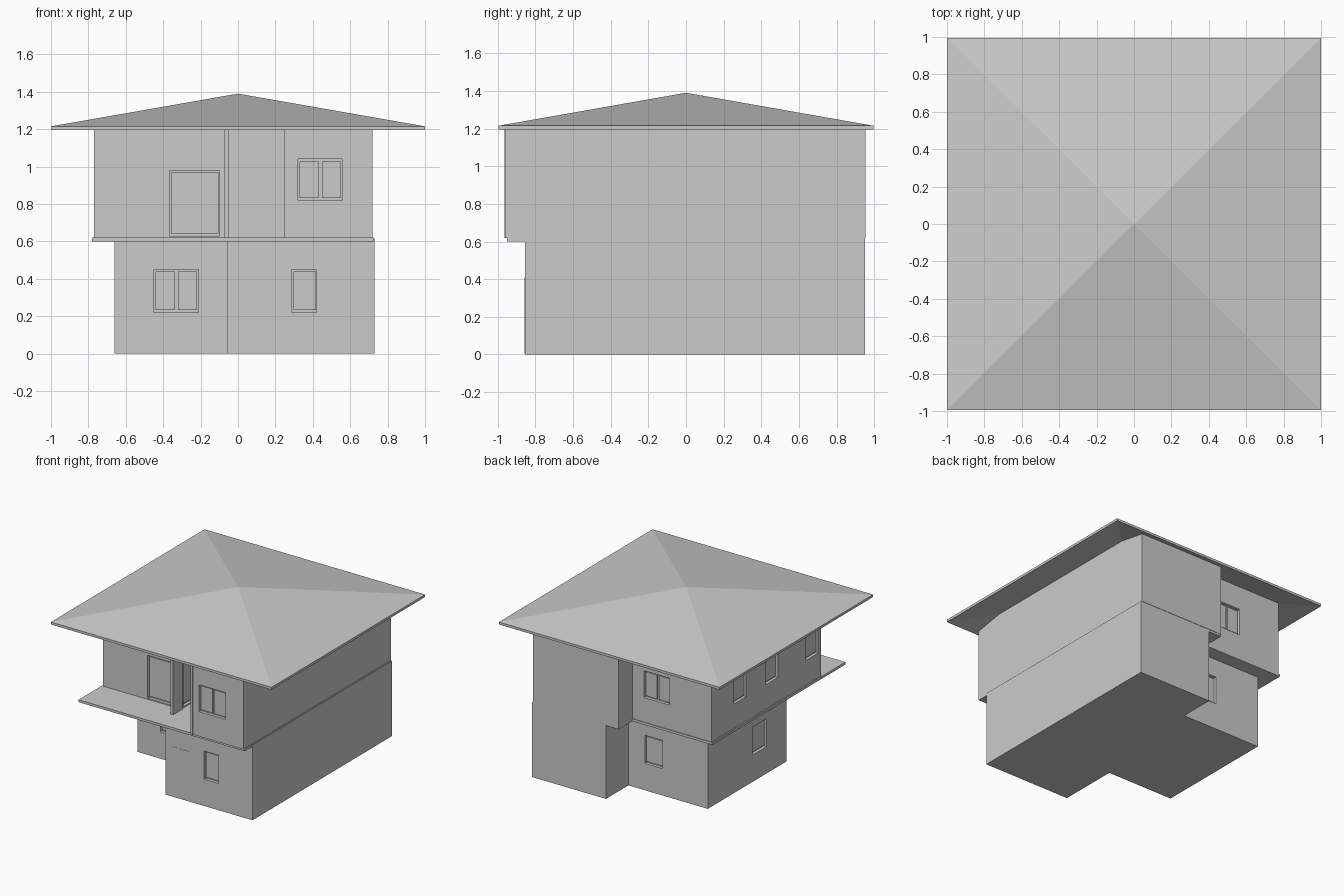
import bpy, bmesh
from mathutils import Vector

cube = bpy.data.objects.get("Cube")
if cube:
    bpy.data.objects.remove(cube, do_unlink=True)

grey = bpy.data.materials.new("pale_grey")
grey.use_nodes = True
grey.diffuse_color = (0.6, 0.6, 0.6, 1)
grey.node_tree.nodes["Principled BSDF"].inputs["Base Color"].default_value = (0.6, 0.6, 0.6, 1)

EAVE, TOP, HALF_Y = 1.195, 1.215, 0.995
PEAK = 1.39


def make_object(name, bm):
    bmesh.ops.recalc_face_normals(bm, faces=bm.faces)
    mesh = bpy.data.meshes.new(name)
    bm.to_mesh(mesh)
    bm.free()
    mesh.materials.append(grey)
    obj = bpy.data.objects.new(name, mesh)
    bpy.context.collection.objects.link(obj)
    return obj


def prism(outline, z0, z1):
    bm = bmesh.new()
    base = bm.faces.new([bm.verts.new((x, y, z0)) for x, y in outline])
    ext = bmesh.ops.extrude_face_region(bm, geom=[base], use_keep_orig=True)
    up = [v for v in ext["geom"] if isinstance(v, bmesh.types.BMVert)]
    bmesh.ops.translate(bm, verts=up, vec=(0, 0, z1 - z0))
    return bm


def add_box(bm, lo, hi):
    box = bmesh.ops.create_cube(bm, size=1)["verts"]
    for v in box:
        v.co = [(hi if c > 0 else lo)[i] for i, c in enumerate(v.co)]


def trim_to_roof(bm):
    # Cut wall tops along the sloping soffit
    slope = PEAK - TOP
    for nx, ny in ((1, 0), (-1, 0), (0, 1), (0, -1)):
        geom = bm.verts[:] + bm.edges[:] + bm.faces[:]
        cut = bmesh.ops.bisect_plane(bm, geom=geom, plane_co=(0, 0, PEAK - 0.01),
                                     plane_no=Vector((nx * slope, ny * slope, 1)),
                                     clear_outer=True)
        edges = [e for e in cut["geom_cut"] if isinstance(e, bmesh.types.BMEdge)]
        bmesh.ops.holes_fill(bm, edges=[e for e in edges if e.is_boundary])


def cut_openings(wall, openings, depth=0.025):
    # Recessed openings: (axis, outward sign, wall position, from, to, z0, z1)
    bm = bmesh.new()
    for axis, sign, pos, a, b, z0, z1 in openings:
        faces = sorted((pos - sign * depth, pos + sign * 0.02))
        if axis == "y":
            add_box(bm, (a, faces[0], z0), (b, faces[1], z1))
        else:
            add_box(bm, (faces[0], a, z0), (faces[1], b, z1))
    cutter = make_object("opening_cutter", bm)
    cutter.hide_render = True
    mod = wall.modifiers.new("openings", "BOOLEAN")
    mod.operation, mod.solver, mod.object = "DIFFERENCE", "EXACT", cutter
    graph = bpy.context.evaluated_depsgraph_get()
    mesh = bpy.data.meshes.new_from_object(wall.evaluated_get(graph))
    wall.modifiers.clear()
    wall.data = mesh
    bpy.data.objects.remove(cutter, do_unlink=True)


def add_sashes(name, openings, depth=0.025):
    # Thin raised pane, split by a gap when the window is wide
    bm = bmesh.new()
    for axis, sign, pos, a, b, z0, z1 in openings:
        panes = 2 if b - a > 0.2 and z1 - z0 < 0.3 else 1
        step = (b - a) / panes
        near, far = sorted((pos - sign * depth, pos - sign * 0.014))
        for i in range(panes):
            p, q = a + i * step + 0.008, a + (i + 1) * step - 0.004 * panes
            if axis == "y":
                add_box(bm, (p, near, z0 + 0.012), (q, far, z1 - 0.012))
            else:
                add_box(bm, (near, p, z0 + 0.012), (far, q, z1 - 0.012))
    return make_object(name, bm)


# Ground storey
ground = make_object("ground_floor_walls", prism(
    [(-0.66, -0.36), (-0.06, -0.36), (-0.06, -0.855), (0.73, -0.855),
     (0.73, 0.95), (0.06, 0.95), (0.06, 0.66), (-0.66, 0.66)], 0, 0.615))
LOW = (0.22, 0.45)
ground_windows = [("y", -1, -0.36, -0.45, -0.21, *LOW),
                  ("y", -1, -0.855, 0.29, 0.42, *LOW),
                  ("y", 1, 0.66, -0.25, -0.09, *LOW),
                  ("x", -1, -0.66, -0.1, 0.08, *LOW)]
cut_openings(ground, ground_windows)
add_sashes("ground_floor_windows", ground_windows)

# Flush front door
door = bmesh.new()
add_box(door, (0, -0.857, 0.005), (0.16, -0.85, 0.41))
make_object("front_door", door)

# Floor slab with balcony
make_object("balcony_slab", prism(
    [(-0.78, -0.95), (0.725, -0.95), (0.725, 0.95), (-0.055, 0.95),
     (-0.055, 0.775), (-0.78, 0.775)], 0.6, 0.62))

# Upper storey
bm = prism([(-0.77, -0.65), (-0.06, -0.65), (-0.06, -0.36), (0.26, -0.36),
            (0.26, -0.96), (0.72, -0.96), (0.72, 0.953), (-0.055, 0.953),
            (-0.055, 0.77), (-0.77, 0.77)], 0.618, 1.6)
trim_to_roof(bm)
upper = make_object("upper_floor_walls", bm)
HIGH = (0.82, 1.04)
upper_openings = [("y", -1, -0.96, 0.32, 0.56, *HIGH),
                  ("y", 1, 0.77, -0.39, -0.16, *HIGH),
                  ("y", -1, -0.65, -0.365, -0.1, 0.63, 0.98),
                  ("x", 1, -0.06, -0.62, -0.42, 0.63, 0.98)]
upper_openings += [("x", -1, -0.77, y, y + 0.16, *HIGH) for y in (-0.61, -0.09, 0.32)]
cut_openings(upper, upper_openings)
add_sashes("upper_floor_windows_and_doors", upper_openings)

# Wall fins either side of the balcony recess
for name, x0, x1, y0, y1 in (("left_balcony_fin", -0.075, -0.052, -0.765, -0.64),
                             ("right_balcony_fin", 0.245, 0.265, -0.965, -0.9)):
    bm = prism([(x0, y0), (x1, y0), (x1, y1), (x0, y1)], 0.618, 1.6)
    trim_to_roof(bm)
    make_object(name, bm)

# Hollow pyramid roof with a thin fascia
bm = bmesh.new()
corners = [(-1, -HALF_Y), (1, -HALF_Y), (1, HALF_Y), (-1, HALF_Y)]
low = [bm.verts.new((x, y, EAVE)) for x, y in corners]
high = [bm.verts.new((x, y, TOP)) for x, y in corners]
peak = bm.verts.new((0, 0, PEAK))
inner_peak = bm.verts.new((0, 0, PEAK - TOP + EAVE))
for i in range(4):
    j = (i + 1) % 4
    bm.faces.new((low[i], low[j], high[j], high[i]))
    bm.faces.new((high[i], high[j], peak))
    bm.faces.new((low[j], low[i], inner_peak))
make_object("roof", bm)
